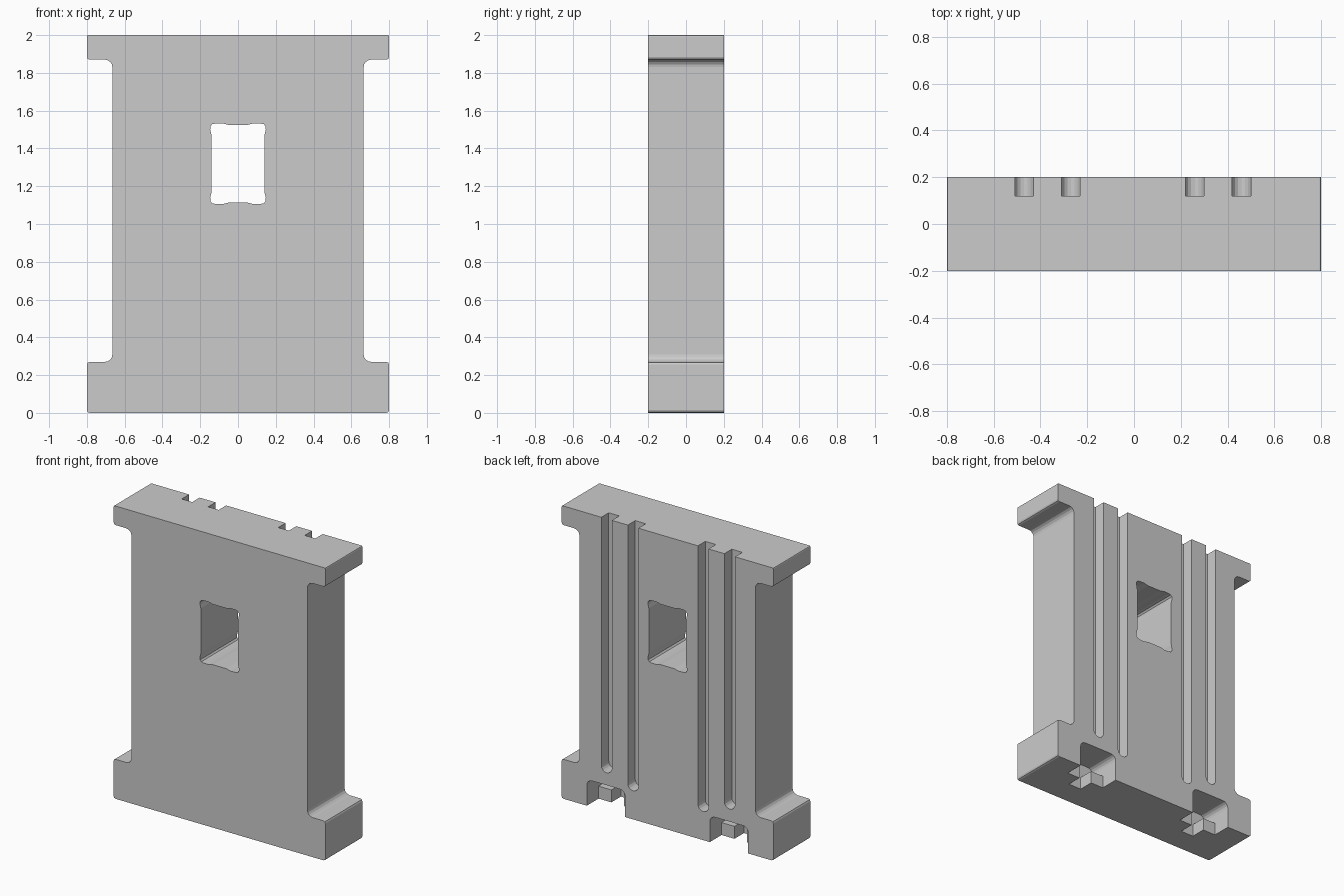
import bpy
import bmesh
from math import cos, sin, pi

if "Cube" in bpy.data.objects:
    bpy.data.objects.remove(bpy.data.objects["Cube"], do_unlink=True)


def prism(name, outline, y0, y1):
    """Extrude a closed (x, z) outline from y0 to y1."""
    bm = bmesh.new()
    face = bm.faces.new([bm.verts.new((x, y0, z)) for x, z in outline])
    grown = bmesh.ops.extrude_face_region(bm, geom=[face])["geom"]
    bmesh.ops.translate(bm, vec=(0, y1 - y0, 0),
                        verts=[v for v in grown if isinstance(v, bmesh.types.BMVert)])
    bmesh.ops.recalc_face_normals(bm, faces=bm.faces)
    mesh = bpy.data.meshes.new(name)
    bm.to_mesh(mesh)
    bm.free()
    obj = bpy.data.objects.new(name, mesh)
    bpy.context.collection.objects.link(obj)
    return obj


def arc(cx, cz, r, start, end, steps=4):
    angles = [(start + (end - start) * i / steps) * pi / 180 for i in range(steps + 1)]
    return [(cx + r * cos(a), cz + r * sin(a)) for a in angles]


def cut(target, cutter):
    mod = target.modifiers.new("cut", 'BOOLEAN')
    mod.operation = 'DIFFERENCE'
    mod.solver = 'EXACT'
    mod.object = cutter
    bpy.context.view_layer.objects.active = target
    bpy.ops.object.modifier_apply(modifier=mod.name)
    bpy.data.objects.remove(cutter, do_unlink=True)


# I-shaped slab: wide flanges, filleted into a narrower web
R, F = 0.015, 0.04
WEB, FLANGE, LOW, HIGH = 0.665, 0.8, 0.27, 1.87
side = arc(FLANGE - R, R, R, -90, 0, 2)
side += arc(FLANGE - R, LOW - R, R, 0, 90, 2)
side += arc(WEB + F, LOW + F, F, 270, 180)
side += arc(WEB + F, HIGH - F, F, 180, 90)
side += arc(FLANGE - R, HIGH + R, R, -90, 0, 2)
side += arc(FLANGE - R / 2, 2 - R / 2, R / 2, 0, 90, 2)
panel = prism("panel", side + [(-x, z) for x, z in reversed(side)], -0.2, 0.2)

# Window opening with slightly flared corners
corner = [(0.14, 0.12), (0.141, 0.155), (0.147, 0.18), (0.146, 0.198),
          (0.137, 0.209), (0.12, 0.213), (0.085, 0.214), (0.05, 0.206)]
half = [(x, -z) for x, z in reversed(corner)] + corner
loop = half + [(-x, z) for x, z in reversed(half)]
cut(panel, prism("window_cutter", [(x, 1.319 + z) for x, z in loop], -0.3, 0.3))

# Vertical grooves in the back with rounded lower ends
for x, end in ((-0.47, 0.265), (-0.27, 0.195), (0.26, 0.195), (0.46, 0.265)):
    outline = arc(x, end + 0.04, 0.04, 180, 360, 8) + [(x + 0.04, 2.1), (x - 0.04, 2.1)]
    cut(panel, prism("groove_cutter", outline, 0.12, 0.3))


# Hanger sockets in the back of the foot, narrowed by low corner blocks
def socket(x, bottom):
    w, top, r = 0.145, 0.18, 0.04
    return ([(x - w, bottom), (x + w, bottom)]
            + arc(x + w - r, top - r, r, 0, 90)
            + arc(x - w + r, top - r, r, 90, 180))


for x in (-0.465, 0.465):
    cut(panel, prism("socket_mouth_cutter", socket(x, -0.1), 0.073, 0.3))
    cut(panel, prism("socket_upper_cutter", socket(x, 0.085), -0.03, 0.3))
    slot = [(x - 0.048, -0.1), (x + 0.048, -0.1), (x + 0.048, 0.12), (x - 0.048, 0.12)]
    cut(panel, prism("socket_slot_cutter", slot, -0.03, 0.3))

# Single matte grey
grey = bpy.data.materials.new("plain grey")
grey.use_nodes = True
colour = (0.6, 0.6, 0.6, 1)
grey.diffuse_color = colour
grey.node_tree.nodes["Principled BSDF"].inputs["Base Color"].default_value = colour
panel.data.materials.clear()
panel.data.materials.append(grey)
for poly in panel.data.polygons:
    poly.material_index = 0
